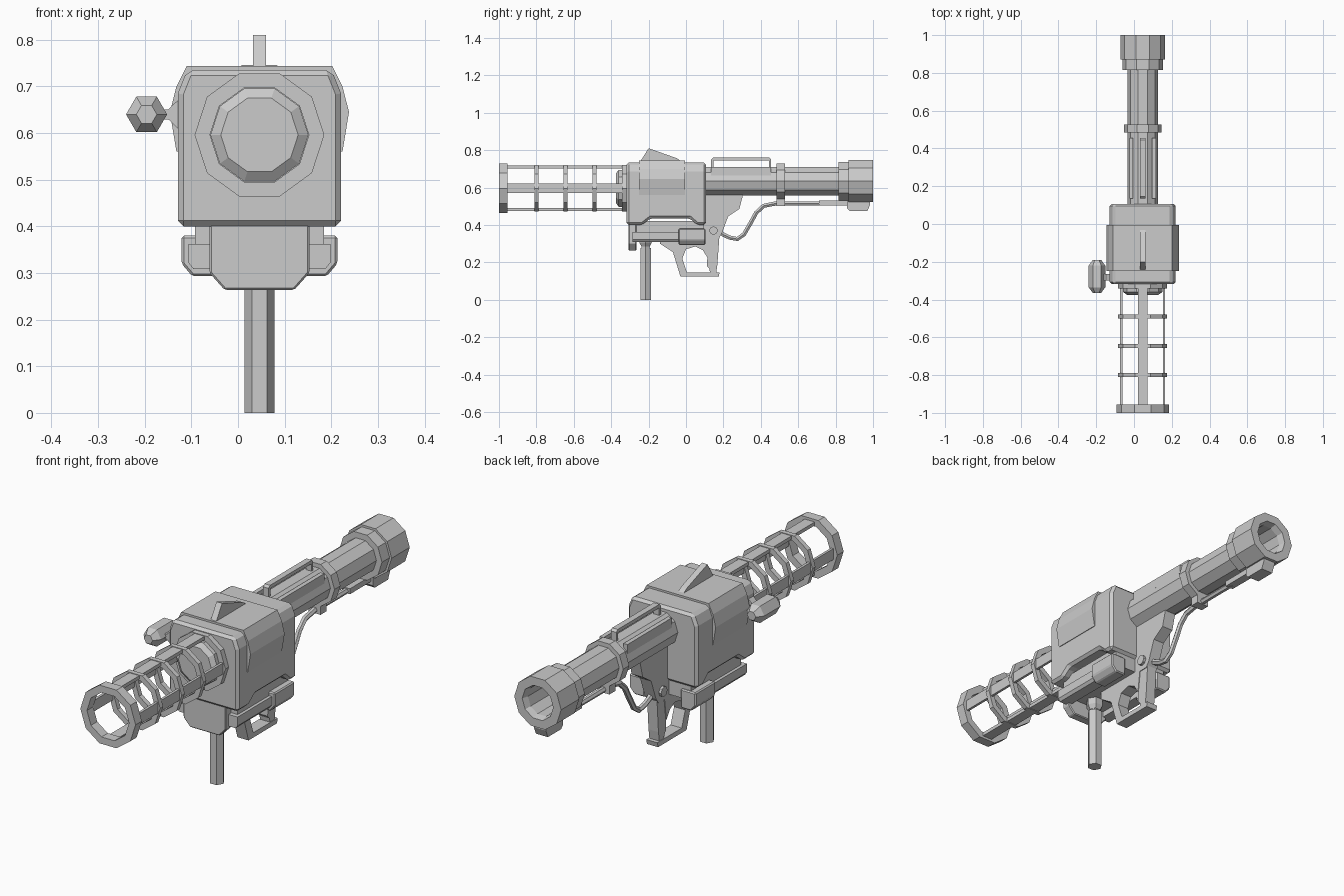
import bpy, bmesh, math
from mathutils import Vector

if "Cube" in bpy.data.objects:
    bpy.data.objects.remove(bpy.data.objects["Cube"])

CX = 0.046          # lengthwise axis of the weapon
REAR_Z, BARREL_Z = 0.596, 0.634


def finish(name, bm, bevel=0):
    bmesh.ops.recalc_face_normals(bm, faces=bm.faces)
    me = bpy.data.meshes.new(name)
    bm.to_mesh(me)
    bm.free()
    ob = bpy.data.objects.new(name, me)
    bpy.context.collection.objects.link(ob)
    if bevel:
        m = ob.modifiers.new("chamfer", 'BEVEL')
        m.width, m.segments, m.limit_method = bevel, 1, 'ANGLE'
    return ob


def prism(name, pts, axis, lo, hi, bevel=0, cuts=()):
    """Extrude an outline: axis 'x' takes (y,z) points, 'y' takes (x,z). x is relative to CX."""
    bm = bmesh.new()
    at = (lambda p, d: (CX + d, p[0], p[1])) if axis == 'x' else (lambda p, d: (CX + p[0], d, p[1]))
    a = [bm.verts.new(at(p, lo)) for p in pts]
    b = [bm.verts.new(at(p, hi)) for p in pts]
    bm.faces.new(a)
    bm.faces.new(b[::-1])
    for i in range(len(pts)):
        j = (i + 1) % len(pts)
        bm.faces.new((a[i], a[j], b[j], b[i]))
    for co, no in cuts:
        r = bmesh.ops.bisect_plane(bm, geom=bm.verts[:] + bm.edges[:] + bm.faces[:],
                                   plane_co=co, plane_no=no, clear_outer=True)
        edges = [e for e in r['geom_cut'] if isinstance(e, bmesh.types.BMEdge)]
        bmesh.ops.contextual_create(bm, geom=edges)
    return finish(name, bm, bevel)


def box(name, x0, x1, y0, y1, z0, z1, bevel=0):
    return prism(name, [(x0, z0), (x1, z0), (x1, z1), (x0, z1)], 'y', y0, y1, bevel)


def lathe(name, prof, z, x=CX, n=10, closed=False):
    """Spin (y, radius) points round a lengthwise axis."""
    bm = bmesh.new()
    rings = [[bm.verts.new((x + r * math.cos(math.tau * i / n), y, z + r * math.sin(math.tau * i / n)))
              for i in range(n)] for y, r in prof]
    pairs = list(zip(rings, rings[1:]))
    if closed:
        pairs.append((rings[-1], rings[0]))
    else:
        bm.faces.new(rings[0])
        bm.faces.new(rings[-1])
    for a, b in pairs:
        for i in range(n):
            j = (i + 1) % n
            bm.faces.new((a[i], a[j], b[j], b[i]))
    return finish(name, bm)


def ring(name, y0, y1, r_in, r_out, z):
    return lathe(name, [(y0, r_in), (y0, r_out), (y1, r_out), (y1, r_in)], z, closed=True)


# Main housing with notched underside and sloped top corners
housing = [(-0.318, 0.735), (-0.318, 0.40), (-0.235, 0.40), (-0.19, 0.435),
           (0.02, 0.435), (0.06, 0.40), (0.107, 0.40), (0.107, 0.735)]
cuts = [(Vector((CX + s * 0.175, 0, 0.685)), Vector((s * 0.05, 0, 0.02)).normalized()) for s in (-1, 1)]
prism("housing", housing, 'x', -0.175, 0.175, 0.012, cuts)

# Faceted cover wrapped over the housing
half = [(0.156, 0.744), (0.178, 0.70), (0.192, 0.645), (0.178, 0.56)]
prism("housing_cover", half + [(-x, z) for x, z in half[::-1]], 'y', -0.25, -0.005)

# Sight fin on top
prism("sight_fin", [(-0.25, 0.73), (-0.2, 0.81), (-0.05, 0.757), (-0.01, 0.73)], 'x', -0.014, 0.014)

# Rear cage: rings, four bars and the stepped breech cap
ring("cage_end_ring", -1.0, -0.955, 0.106, 0.139, REAR_Z)
for y in (-0.80, -0.645, -0.49):
    ring("cage_ring", y - 0.011, y + 0.011, 0.104, 0.13, REAR_Z)
lathe("breech_cap", [(-0.375, 0.083), (-0.36, 0.104), (-0.342, 0.104), (-0.342, 0.13), (-0.31, 0.13)], REAR_Z)
for s in (-1, 1):
    z = REAR_Z + s * 0.113
    box("cage_bar", -0.025, 0.025, -0.96, -0.33, z - 0.008, z + 0.008)
    box("cage_side_bar", s * 0.113 - 0.006, s * 0.113 + 0.006, -0.96, -0.33, REAR_Z - 0.025, REAR_Z + 0.025)

# Barrel with stepped muzzle and open bore
lathe("barrel", [(0.09, 0.08), (0.815, 0.08), (0.815, 0.108), (0.87, 0.108), (0.87, 0.118),
                 (1.0, 0.118), (1.0, 0.078), (0.97, 0.07), (0.6, 0.07)], BARREL_Z)
ring("barrel_band", 0.485, 0.528, 0.07, 0.10, BARREL_Z)
box("band_lug", -0.03, 0.03, 0.485, 0.528, 0.50, 0.56)
prism("muzzle_lug", [(0.86, 0.54), (0.86, 0.49), (0.875, 0.475), (0.97, 0.475), (0.985, 0.51), (0.985, 0.54)],
      'x', -0.03, 0.03)
box("hose_fitting", -0.02, 0.02, 0.71, 0.87, 0.505, 0.53)

# Carrying handle arch and side rails on the barrel
arch = [(0.135, 0.69), (0.135, 0.75), (0.145, 0.76), (0.445, 0.76), (0.455, 0.75), (0.455, 0.69),
        (0.443, 0.69), (0.443, 0.744), (0.147, 0.744), (0.147, 0.69)]
prism("handle_arch", arch, 'x', -0.014, 0.014)
for s in (-1, 1):
    box("barrel_rail", *sorted((s * 0.05, s * 0.07)), 0.135, 0.455, 0.665, 0.71)

# Side scope on a short arm
lathe("side_scope", [(-0.365, 0.022), (-0.335, 0.044), (-0.22, 0.044), (-0.19, 0.022)], 0.64, x=-0.196, n=6)
prism("scope_arm", [(-0.22, 0.629), (-0.195, 0.629), (-0.165, 0.60), (-0.165, 0.68), (-0.195, 0.651), (-0.22, 0.651)],
      'y', -0.30, -0.265)

# Lower receiver, front plate, side rails and rear blocks
box("lower_receiver", -0.138, 0.138, -0.265, 0.095, 0.335, 0.42)
prism("receiver_plate", [(-0.107, 0.41), (-0.107, 0.30), (-0.075, 0.264), (0.075, 0.264), (0.107, 0.30), (0.107, 0.41)],
      'y', -0.307, -0.265, 0.004)
for s in (-1, 1):
    prism("side_rail", [(s * 0.09, 0.362), (s * 0.152, 0.362), (s * 0.152, 0.322), (s * 0.142, 0.309), (s * 0.09, 0.309)],
          'y', -0.286, -0.03)
    prism("side_block", [(s * 0.09, 0.38), (s * 0.167, 0.38), (s * 0.167, 0.32), (s * 0.144, 0.293), (s * 0.09, 0.293)],
          'y', -0.04, 0.104, 0.005)

# Hexagonal front grip with collar
for name, r, z0, z1 in (("front_grip", 0.032, 0.0, 0.278), ("grip_collar", 0.038, 0.285, 0.34),
                        ("grip_neck", 0.024, 0.27, 0.29)):
    ob = lathe(name, [(z0, r), (z1, r)] if name != "grip_collar" else [(z0, 0.026), (z0 + 0.02, r), (z1, r)],
               0, x=0, n=6)
    ob.rotation_euler.x = math.pi / 2
    ob.location = (CX, -0.216, 0)

# Trigger guard, trigger grip and barrel bracket
guard = [(-0.14, 0.34), (-0.14, 0.30), (-0.07, 0.255), (-0.03, 0.125), (0.175, 0.125), (0.18, 0.147),
         (0.005, 0.147), (-0.02, 0.22), (0.0, 0.27), (0.05, 0.285), (0.09, 0.265), (0.115, 0.225), (0.13, 0.34)]
prism("trigger_guard", guard, 'x', -0.028, 0.028)
prism("rear_grip", [(0.12, 0.36), (0.112, 0.18), (0.125, 0.165), (0.13, 0.135), (0.16, 0.135), (0.168, 0.19), (0.18, 0.36)],
      'x', -0.025, 0.025)
prism("grip_bracket", [(0.09, 0.58), (0.31, 0.58), (0.285, 0.485), (0.225, 0.445), (0.19, 0.35), (0.172, 0.325),
                       (0.09, 0.325)], 'x', -0.028, 0.028)
bolt = [(0.147 + 0.023 * math.cos(i * math.pi / 4), 0.37 + 0.023 * math.sin(i * math.pi / 4)) for i in range(8)]
prism("pivot_bolt", bolt, 'x', -0.04, 0.04)

# Hose from the grip forward to the muzzle
path = [(0.17, 0.37), (0.2, 0.348), (0.235, 0.332), (0.275, 0.325), (0.31, 0.35), (0.345, 0.41), (0.375, 0.465),
        (0.415, 0.502), (0.48, 0.515), (0.73, 0.515)]
cu = bpy.data.curves.new("hose", 'CURVE')
cu.dimensions, cu.bevel_depth, cu.bevel_resolution, cu.use_fill_caps = '3D', 0.013, 1, True
sp = cu.splines.new('POLY')
sp.points.add(len(path) - 1)
for p, (y, z) in zip(sp.points, path):
    p.co = (CX, y, z, 1)
sp.use_smooth = False
bpy.context.collection.objects.link(bpy.data.objects.new("hose", cu))
